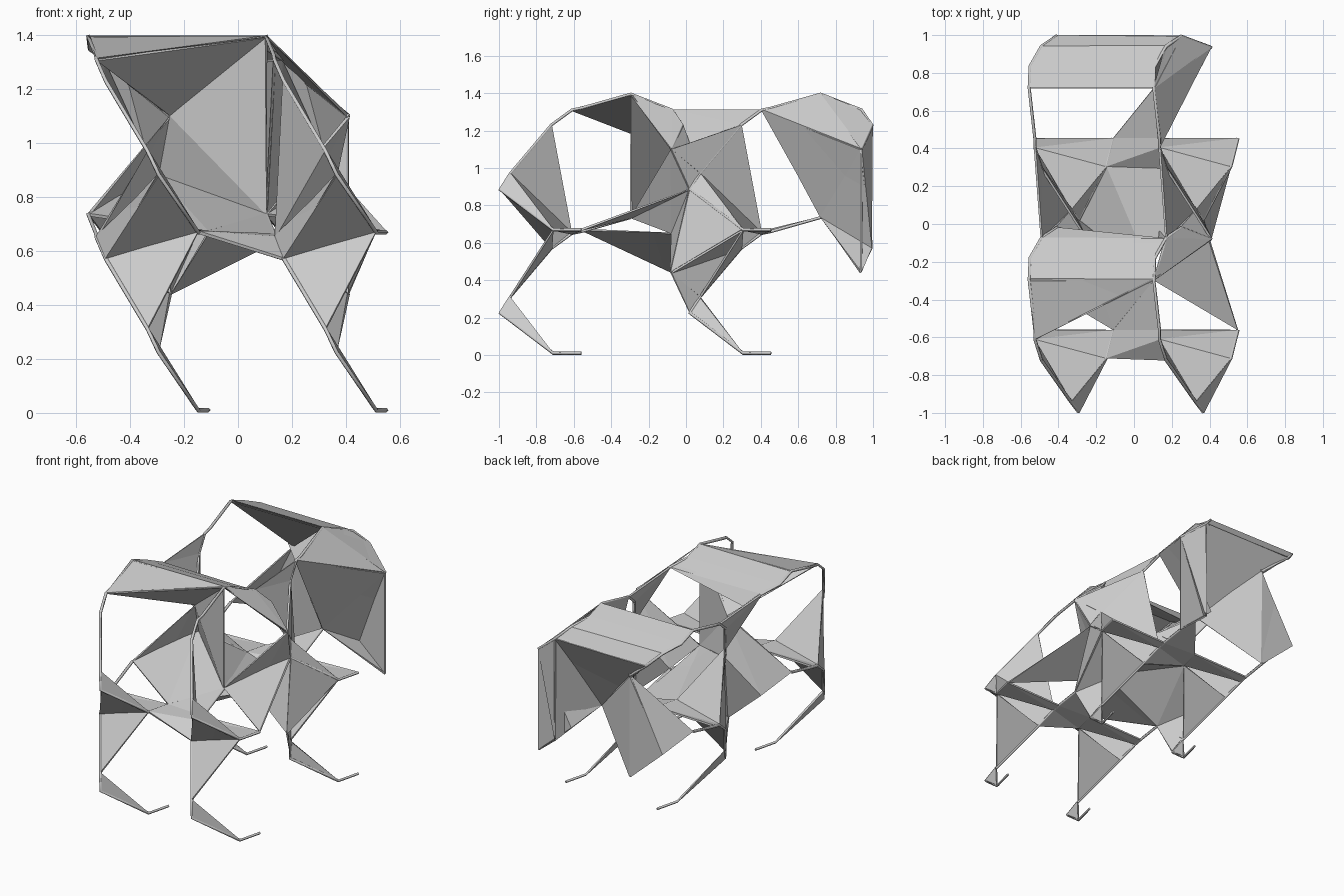
import bpy, bmesh
from mathutils import Vector

if "Cube" in bpy.data.objects:
    bpy.data.objects.remove(bpy.data.objects["Cube"])

# One bent strand of the lattice; it repeats twice along each axis
STEP = Vector((0.66, 1.015, 0.66))
STRAND = {
    "A": (-.11, -.56, .01), "B": (-.148, -.71, .01), "C": (-.295, -.995, .225),
    "D": (-.335, -.94, .31), "E": (-.49, -.72, .57), "F": (-.525, -.61, .65),
    "L": (-.525, -.56, .66), "G": (-.555, -.295, .735), "K": (-.55, -.18, .69),
    "H": (-.49, -.075, .65), "I": (-.41, -.02, .57), "J": (-.25, -.08, .44),
}
CELLS = [(i, j, k) for i in (0, 1) for j in (0, 1) for k in (0, 1)]


def point(token, cell):
    """Token such as D001: strand point D, shifted by 0, 0, 1 cells."""
    idx = [c + int(d) for c, d in zip(cell, token[1:])]
    if max(idx) > 1:
        return None
    return Vector(STRAND[token[0]]) + Vector([s * n for s, n in zip(STEP, idx)])


def panels(name, faces, row=None):
    """Repeat a set of facets over all cells where they fit."""
    bm = bmesh.new()
    for cell in CELLS:
        if row is not None and cell[1] != row:
            continue
        for face in faces.split(","):
            pts = [point(t, cell) for t in face.split()]
            if all(p is not None for p in pts):
                bm.faces.new([bm.verts.new(p) for p in pts])
    bmesh.ops.remove_doubles(bm, verts=bm.verts, dist=0.001)
    me = bpy.data.meshes.new(name)
    bm.to_mesh(me)
    bm.free()
    ob = bpy.data.objects.new(name, me)
    bpy.context.collection.objects.link(ob)
    mod = ob.modifiers.new("thickness", "SOLIDIFY")
    mod.thickness = 0.012
    mod.offset = 0


# Thin bent rods along every strand; lower ones stop at the arch foot
curve = bpy.data.curves.new("strand_rods", "CURVE")
curve.dimensions = "3D"
curve.bevel_depth = 0.009
curve.bevel_resolution = 0
curve.use_fill_caps = True
for cell in CELLS:
    names = "ABCDEFLGKHIJ" if cell[2] else "ABCDEFLG"
    pts = [point(n + "000", cell) for n in names]
    sp = curve.splines.new("POLY")
    sp.points.add(len(pts) - 1)
    for p, co in zip(sp.points, pts):
        p.co = (*co, 1)
bpy.context.collection.objects.link(bpy.data.objects.new("strand_rods", curve))

# Narrow blades at the knees
panels("leg_blades", "B000 C000 D000, J000 C010 D010")

# Folded panels between the lower and upper strands
panels("upright_panels",
       "D001 F000 B001, C001 D001 B001, C001 B001 E000,"
       "E000 B001 D000, C001 E000 F000, D101 E101 F100,"
       "F000 L000 A001, F000 A001 B001")

# Bridges running sideways between neighbouring strands
panels("cross_bridges",
       "B001 E100 F100, B001 F100 L100 A001, A001 L100 G100")

# Front arch: roof, wall below it and floor behind it
panels("front_roof",
       "G001 G101 K101 K001, K001 K101 H101 H001, H001 H101 I001,"
       "F001 G001 G101, G101 H101 J101, H101 I101 J101, H001 I001 J001", 0)
panels("front_wall",
       "F001 G101 J001, G101 J001 G100, G100 J001 C011,"
       "J001 G000 H000, J001 H000 C011, C011 H000 J000", 0)
panels("middle_floor",
       "C011 G000 A001, C011 A001 G100, G100 C011 B011, G100 B011 E110,"
       "A001 H100 J000, J000 B011 H100, H100 B011 E110, C011 B011 J000,"
       "J000 D010 E010, J000 E010 B011", 0)

# Panels from the front arch back to the next upper strand
for side, i in (("left", "0"), ("right", "1")):
    link = "H#01 F#11 E#11, H#01 E#11 D#11, H#01 D#11 I#01, I#01 D#11 J#01"
    # the pattern is placed once per side by its first digit
    faces = link.replace("#", i)
    if i == "0":
        # left side is already repeated onto the right by the cell loop
        panels("upper_links", faces, 0)

# Rear arch: roof and walls
panels("rear_roof",
       "G001 G101 K101 K001, K001 K101 H101 H001, H001 H101 I101 I001,"
       "G001 G101 J001, G101 H101 J101, H101 I101 J101", 1)
panels("rear_wall",
       "I101 I001 G100, I101 I100 G100, J001 G100 J000, I001 J001 G100,"
       "J001 G000 H000, J001 H000 J000, F101 G100 J101, F101 G101 J101,"
       "F101 G101 G100, J101 I100 G100, J101 I101 I100, G100 I100 J100", 1)
